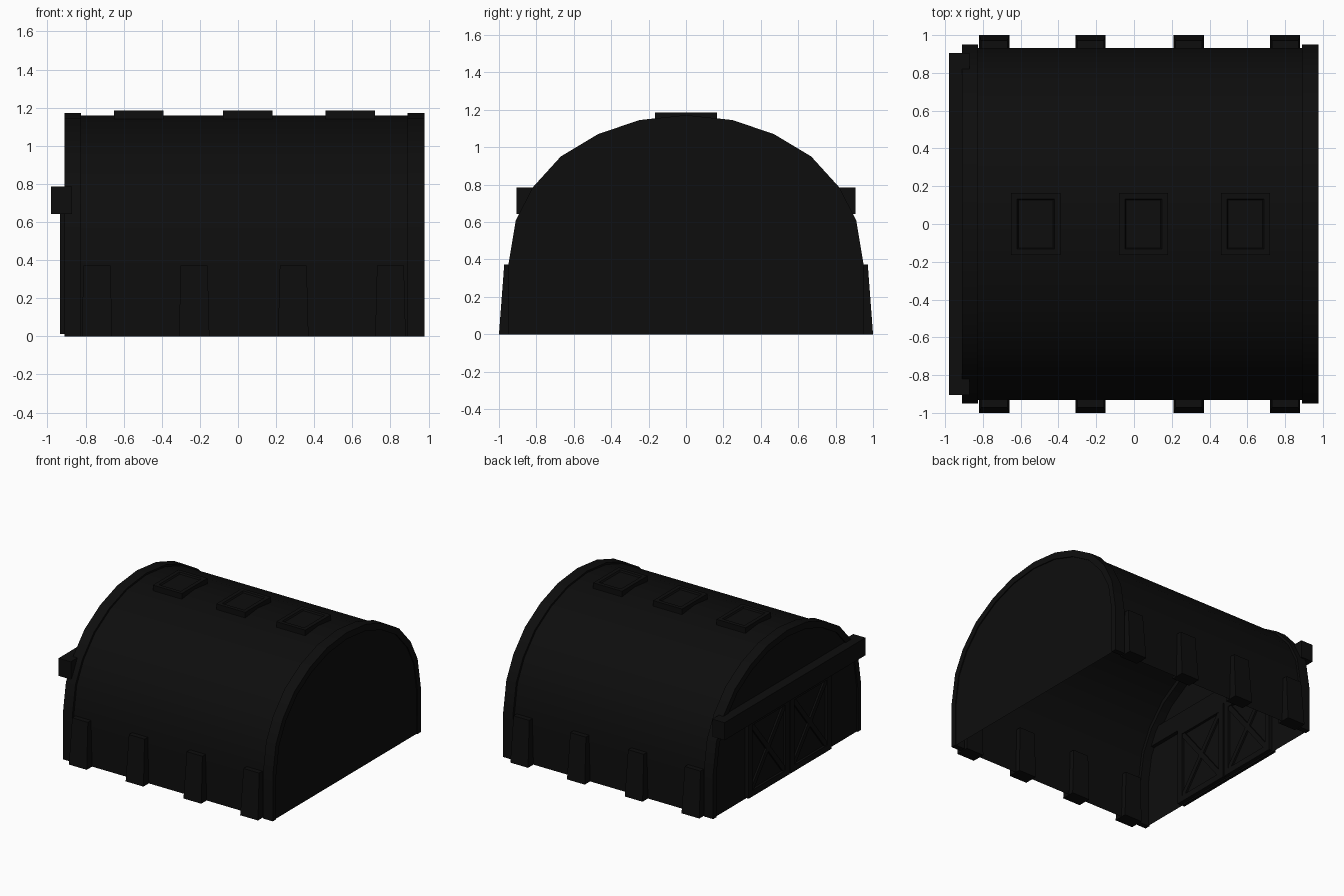
import bpy, bmesh, math
from mathutils import Matrix, Vector

cube = bpy.data.objects.get("Cube")
if cube:
    bpy.data.objects.remove(cube, do_unlink=True)

mat = bpy.data.materials.new("near black")
mat.use_nodes = True
BLACK = (0.004, 0.004, 0.004, 1)
mat.diffuse_color = BLACK
mat.node_tree.nodes["Principled BSDF"].inputs["Base Color"].default_value = BLACK


def finish(name, bm, smooth=False):
    bmesh.ops.recalc_face_normals(bm, faces=bm.faces)
    mesh = bpy.data.meshes.new(name)
    bm.to_mesh(mesh)
    bm.free()
    mesh.materials.append(mat)
    obj = bpy.data.objects.new(name, mesh)
    bpy.context.collection.objects.link(obj)
    if smooth:
        bpy.ops.object.select_all(action='DESELECT')
        obj.select_set(True)
        bpy.context.view_layer.objects.active = obj
        bpy.ops.object.shade_smooth_by_angle(angle=math.radians(30))
    return obj


def add_box(bm, lo, hi, turn=None):
    lo, hi = Vector(lo), Vector(hi)
    m = Matrix.Translation((lo + hi) / 2)
    if turn:
        m = m @ Matrix.Rotation(turn, 4, 'X')
    m = m @ Matrix.Diagonal((*(hi - lo), 1))
    return bmesh.ops.create_cube(bm, size=1, matrix=m)["verts"]


# Arch cross-section, half mirrored to full
HALF = [(0.95, 0), (0.95, 0.37), (0.91, 0.61), (0.82, 0.785),
        (0.67, 0.95), (0.47, 1.07), (0.25, 1.145)]
ARCH = HALF + [(0, 1.172)] + [(-y, z) for y, z in reversed(HALF)]


def arch(scale_y, scale_z):
    return [(y * scale_y, z * scale_z) for y, z in ARCH]


def section(bm, x, points):
    return [bm.verts.new((x, y, z)) for y, z in points]


def bridge(bm, a, b):
    for i in range(len(a) - 1):
        bm.faces.new((a[i], a[i + 1], b[i + 1], b[i]))


# Vaulted roof and side walls, open underneath
bm = bmesh.new()
bridge(bm, section(bm, -0.9, arch(0.98, 0.988)), section(bm, 0.97, arch(0.98, 0.988)))
finish("vaulted_shell", bm, True)

# End walls
for name, x in (("door_end_wall", -0.9), ("rear_end_wall", 0.97)):
    bm = bmesh.new()
    bm.faces.new(section(bm, x, arch(0.97, 0.98)))
    finish(name, bm)

# Raised arch bands at both ends
for name, x0, x1 in (("door_end_arch", -0.91, -0.825), ("rear_end_arch", 0.89, 0.978)):
    bm = bmesh.new()
    rings = [section(bm, x, arch(s, s)) for x, s in
             ((x0, 1), (x1, 1), (x1, 0.955), (x0, 0.955))]
    for i in range(4):
        bridge(bm, rings[i], rings[(i + 1) % 4])
    for end in (0, -1):
        bm.faces.new([r[end] for r in rings])
    finish(name, bm, True)

# Tapered buttresses along both sides
for side, label in ((1, "back"), (-1, "front")):
    for n, x in enumerate((-0.74, -0.23, 0.29, 0.80)):
        bm = bmesh.new()
        verts = add_box(bm, (x - 0.08, side * 0.89, 0), (x + 0.08, side, 0.372))
        for v in verts:
            if v.co.z > 0.2:
                v.co.x = x + (v.co.x - x) * 0.88
                if abs(v.co.y) > 0.95:
                    v.co.y = side * 0.972
        finish(f"{label}_buttress_{n + 1}", bm)

# Roof hatches with a recessed panel
for n, x in enumerate((-0.52, 0.05, 0.59)):
    bm = bmesh.new()
    add_box(bm, (x - 0.13, -0.165, 1.11), (x + 0.13, 0.165, 1.185))
    bm.normal_update()
    top = [f for f in bm.faces if f.normal.z > 0.9]
    bmesh.ops.inset_region(bm, faces=top, thickness=0.045)
    bmesh.ops.inset_region(bm, faces=top, thickness=0.01, depth=-0.012)
    finish(f"roof_hatch_{n + 1}", bm)

# Rail above the doors
bm = bmesh.new()
add_box(bm, (-0.98, -0.905, 0.642), (-0.87, 0.905, 0.785))
finish("door_rail", bm)

# Pair of cross-braced sliding doors
OUT, IN, W, LOW, HIGH = -0.935, -0.87, 0.05, 0.012, 0.642
for side, label in ((1, "back"), (-1, "front")):
    y0, y1 = sorted((side * 0.005, side * 0.53))
    bm = bmesh.new()
    add_box(bm, (OUT + 0.02, y0, LOW), (IN - 0.02, y1, HIGH))
    for a, b in ((y0, y0 + W), (y1 - W, y1)):
        add_box(bm, (OUT, a, LOW), (IN, b, HIGH))
    for a, b in ((LOW, LOW + W), (HIGH - W, HIGH)):
        add_box(bm, (OUT, y0 + W, a), (IN, y1 - W, b))
    # diagonal braces
    wide, tall = y1 - y0 - 2 * W, HIGH - LOW - 2 * W
    cy, cz, half = (y0 + y1) / 2, (LOW + HIGH) / 2, math.hypot(wide, tall) / 2
    for s in (1, -1):
        add_box(bm, (OUT + 0.006, cy - half, cz - 0.02), (IN - 0.006, cy + half, cz + 0.02),
                s * math.atan2(tall, wide))
    finish(f"{label}_sliding_door", bm)
